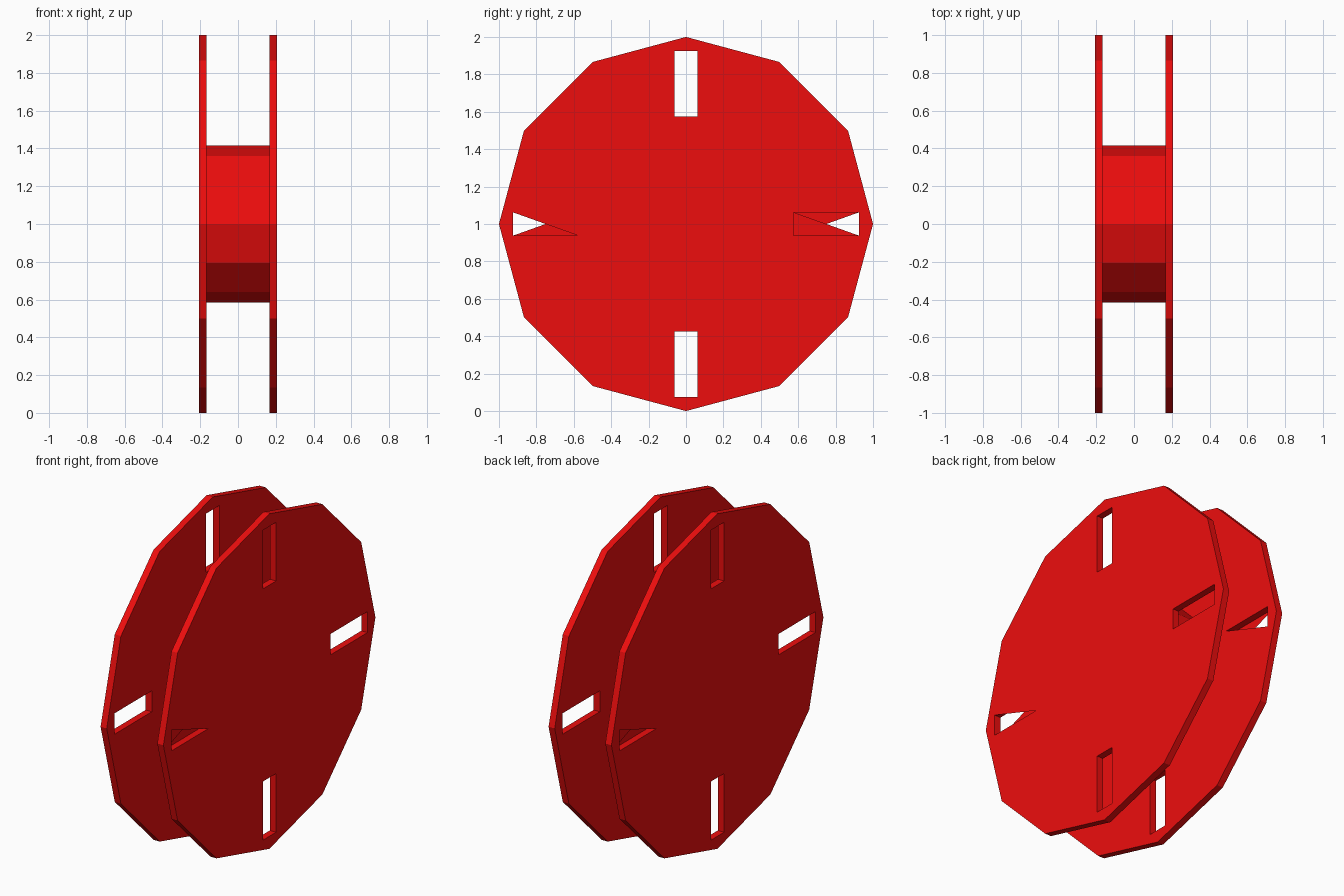
import bpy, bmesh, math
from mathutils import Matrix, Vector

if "Cube" in bpy.data.objects:
    bpy.data.objects.remove(bpy.data.objects["Cube"])

SIDES = 12
X_IN, X_OUT = 0.167, 0.2075        # inner and outer face of a flange
HUB_R = 0.415
R1, R2, HW = 0.575, 0.925, 0.0625  # slot: inner end, outer end, half width

red = bpy.data.materials.new("red")
red.diffuse_color = (0.85, 0.004, 0.004, 1)
red.use_nodes = True
red.node_tree.nodes["Principled BSDF"].inputs["Base Color"].default_value = red.diffuse_color


def make_object(name, bm):
    mesh = bpy.data.meshes.new(name)
    bm.to_mesh(mesh)
    bm.free()
    mesh.materials.append(red)
    obj = bpy.data.objects.new(name, mesh)
    bpy.context.collection.objects.link(obj)
    obj.location.z = 1
    return obj


def add_loop(bm, points):
    verts = [bm.verts.new(p) for p in points]
    return [bm.edges.new((verts[i - 1], verts[i])) for i in range(len(verts))]


def add_web(bm, x, points):
    """Flat triangle partly closing a slot, facing away from the flange."""
    face = bm.faces.new([bm.verts.new((x, y, z)) for y, z in points])
    face.normal_update()
    if (face.normal.x > 0) != (x == X_OUT):
        face.normal_flip()


# flange: twelve-sided plate with four slots
bm = bmesh.new()
step = math.tau / SIDES
edges = add_loop(bm, [(X_IN, math.cos(i * step), math.sin(i * step)) for i in range(SIDES)])
slot = [(R1, -HW), (R2, -HW), (R2, HW), (R1, HW)]
for k in range(4):
    turn = Matrix.Rotation(k * math.pi / 2, 3, 'X')
    edges += add_loop(bm, [turn @ Vector((X_IN, y, z)) for y, z in slot])
bmesh.ops.triangle_fill(bm, edges=edges, use_beauty=True, normal=(1, 0, 0))
grown = bmesh.ops.extrude_face_region(bm, geom=bm.faces[:], use_keep_orig=True)
bmesh.ops.translate(bm, vec=(X_OUT - X_IN, 0, 0),
                    verts=[g for g in grown["geom"] if isinstance(g, bmesh.types.BMVert)])
bmesh.ops.recalc_face_normals(bm, faces=bm.faces[:])

# triangular webs across one slot, opposite diagonals on the two faces
add_web(bm, X_OUT, [(-R2, HW), (-R1, HW), (-R1, -HW)])
add_web(bm, X_IN, [(-R1, HW), (-R1, -HW), (-R2, -HW)])
right_flange = make_object("right_flange", bm)

# opposite flange is the same plate turned half way round
left_flange = right_flange.copy()
left_flange.name = "left_flange"
left_flange.rotation_euler.z = math.pi
bpy.context.collection.objects.link(left_flange)

# hub: open tube between the flanges
bm = bmesh.new()
bmesh.ops.create_cone(bm, cap_ends=False, segments=SIDES, radius1=HUB_R, radius2=HUB_R,
                      depth=2 * X_IN, matrix=Matrix.Rotation(math.pi / 2, 4, 'Y'))
make_object("hub", bm)
